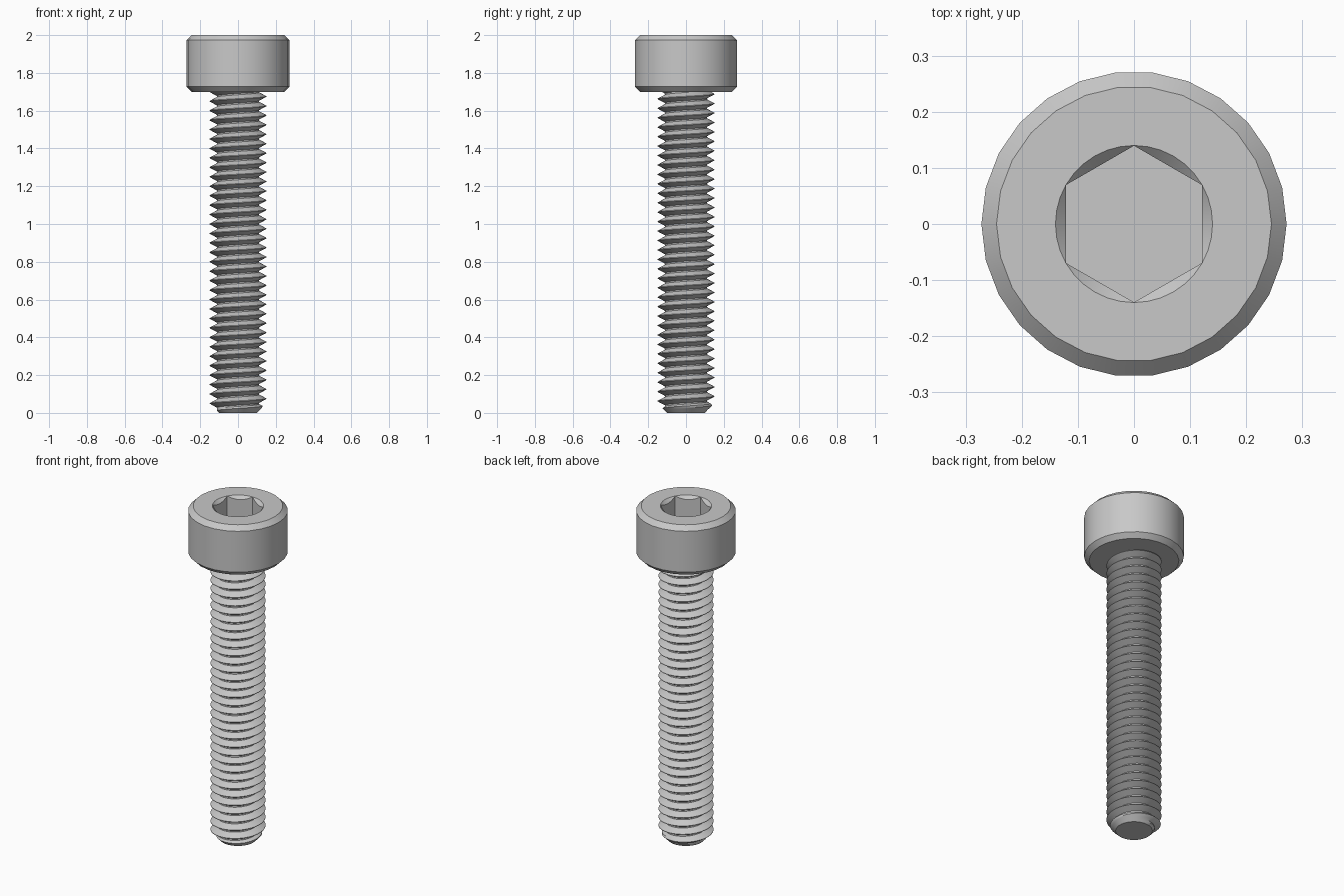
import bpy, bmesh
from math import cos, sin, pi, radians

if "Cube" in bpy.data.objects:
    bpy.data.objects.remove(bpy.data.objects["Cube"], do_unlink=True)

steel = bpy.data.materials.new("grey steel")
steel.use_nodes = True
GREY = (0.58, 0.58, 0.58, 1)
steel.diffuse_color = GREY
steel.node_tree.nodes["Principled BSDF"].inputs["Base Color"].default_value = GREY


def to_object(name, bm):
    bmesh.ops.recalc_face_normals(bm, faces=bm.faces)
    mesh = bpy.data.meshes.new(name)
    bm.to_mesh(mesh)
    bm.free()
    mesh.materials.append(steel)
    obj = bpy.data.objects.new(name, mesh)
    bpy.context.collection.objects.link(obj)
    return obj


def lathe(name, profile, sides, turn=0.0):
    """Closed solid of revolution from (radius, z) points, bottom to top."""
    bm = bmesh.new()
    angles = [turn + 2 * pi * i / sides for i in range(sides)]
    rings = [[bm.verts.new((r * cos(a), r * sin(a), z)) for a in angles]
             for r, z in profile]
    for low, high in zip(rings, rings[1:]):
        for i in range(sides):
            k = (i + 1) % sides
            bm.faces.new((low[i], low[k], high[k], high[i]))
    bm.faces.new(rings[0])
    bm.faces.new(rings[-1])
    return to_object(name, bm)


def activate(obj):
    bpy.ops.object.select_all(action="DESELECT")
    obj.select_set(True)
    bpy.context.view_layer.objects.active = obj


def cut(target, cutter):
    mod = target.modifiers.new("cut", "BOOLEAN")
    mod.operation = "DIFFERENCE"
    mod.solver = "EXACT"
    mod.object = cutter
    activate(target)
    bpy.ops.object.modifier_apply(modifier=mod.name)
    bpy.data.objects.remove(cutter, do_unlink=True)


# Cylinder head with chamfered rims
head = lathe("head", [(0.245, 1.7), (0.272, 1.727), (0.272, 1.973), (0.245, 2)], 26)

# Hexagonal socket with a conical lead-in
cut(head, lathe("socket_cutter", [(0.1395, 1.85), (0.1395, 2.1)], 6, pi / 2))
cut(head, lathe("lead_in_cutter", [(0.1, 1.96), (0.19, 2.05)], 36))

# Threaded shaft: one tooth profile swept along a right-handed helix
PITCH, TURNS, SEGS = 0.05, 38, 48
ROOT, CREST = 0.112, 0.15
MID = (ROOT + CREST) / 2
TOOTH = [(-0.07, ROOT), (0.07, ROOT), (0.27, MID),
         (0.47, CREST), (0.53, CREST), (0.73, MID)]
bm = bmesh.new()
rows = []
for turn in range(-2, TURNS - 2):
    for u, radius in TOOTH:
        row = []
        for i in range(SEGS):
            a = 2 * pi * i / SEGS
            z = PITCH * (turn + u + i / SEGS)
            r = min(radius, max(0.1 + z, 0.05))   # pointed tip chamfer
            row.append(bm.verts.new((r * cos(a), r * sin(a), z)))
        rows.append(row)
n = len(TOOTH)
for j in range(len(rows) - n - 1):
    for i in range(SEGS):
        if i < SEGS - 1:
            right, right_up = rows[j][i + 1], rows[j + 1][i + 1]
        else:
            right, right_up = rows[j + n][0], rows[j + n + 1][0]
        bm.faces.new((rows[j][i], right, right_up, rows[j + 1][i]))

# Trim both ends flat and close them
for height, normal in ((0, (0, 0, -1)), (1.71, (0, 0, 1))):
    bmesh.ops.bisect_plane(bm, geom=bm.verts[:] + bm.edges[:] + bm.faces[:],
                           plane_co=(0, 0, height), plane_no=normal, clear_outer=True)
bmesh.ops.delete(bm, geom=[v for v in bm.verts if not v.link_faces], context="VERTS")
bmesh.ops.holes_fill(bm, edges=[e for e in bm.edges if e.is_boundary], sides=0)
shaft = to_object("threaded_shaft", bm)

for obj in (head, shaft):
    activate(obj)
    bpy.ops.object.shade_smooth_by_angle(angle=radians(30))
